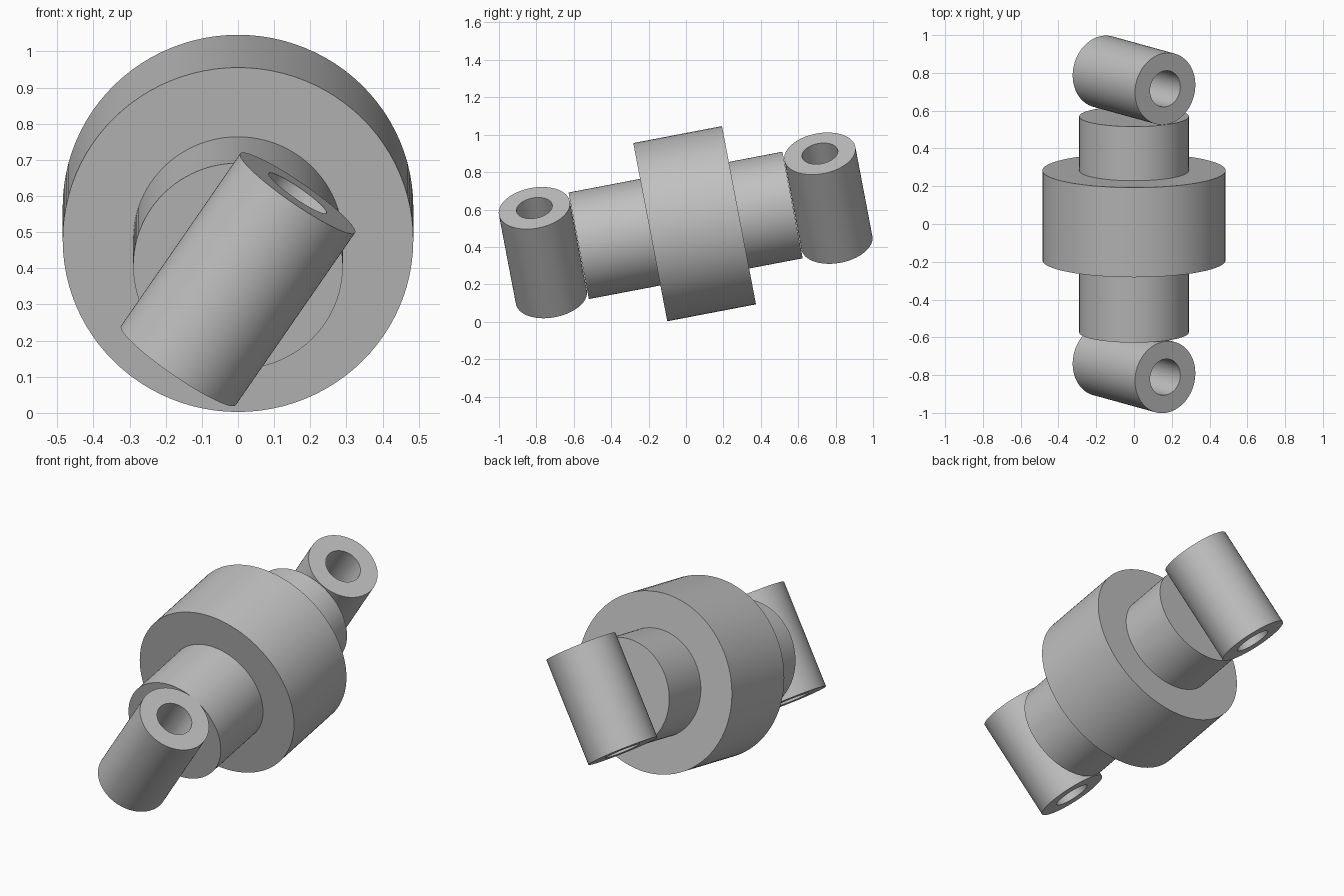
import bpy, bmesh, math
from mathutils import Matrix

cube = bpy.data.objects.get("Cube")
if cube:
    bpy.data.objects.remove(cube, do_unlink=True)

# One plain grey for the whole part
grey = bpy.data.materials.new("plain_grey")
grey.use_nodes = True
colour = (0.53, 0.53, 0.53, 1)
grey.diffuse_color = colour
grey.node_tree.nodes["Principled BSDF"].inputs["Base Color"].default_value = colour

# Tilted frame whose local y runs along the main axis
frame = Matrix.Translation((0, -0.002, 0.515)) @ Matrix.Rotation(math.radians(10.8), 4, 'X')
along_axis = Matrix.Rotation(math.radians(-90), 4, 'X')
lug_turn = Matrix.Rotation(math.radians(34.2), 4, 'Y')


def turned(name, radius, length, offset, turn, bore=0.0, steps=96):
    """Cylinder or tube revolved about its own z, placed along the main axis."""
    h = length / 2
    points = [(bore, -h), (radius, -h), (radius, h), (bore, h)]
    bm = bmesh.new()
    verts = [bm.verts.new((r, 0, z)) for r, z in points]
    edges = [bm.edges.new(pair) for pair in zip(verts, verts[1:])]
    if bore:
        edges.append(bm.edges.new((verts[-1], verts[0])))
    bmesh.ops.spin(bm, geom=verts + edges, cent=(0, 0, 0), axis=(0, 0, 1),
                   angle=math.tau, steps=steps)
    bmesh.ops.remove_doubles(bm, verts=bm.verts, dist=0.0005)
    bmesh.ops.recalc_face_normals(bm, faces=bm.faces)
    mesh = bpy.data.meshes.new(name)
    bm.to_mesh(mesh)
    bm.free()
    mesh.materials.append(grey)
    obj = bpy.data.objects.new(name, mesh)
    bpy.context.collection.objects.link(obj)
    obj.matrix_world = frame @ Matrix.Translation((0, offset, 0)) @ turn
    bpy.ops.object.select_all(action='DESELECT')
    obj.select_set(True)
    bpy.context.view_layer.objects.active = obj
    bpy.ops.object.shade_smooth_by_angle(angle=math.radians(30))


# Central shaft and the wide collar around it
turned("shaft", 0.29, 1.164, 0, along_axis)
turned("collar", 0.485, 0.483, 0.049, along_axis)

# Bored lugs touching each shaft end
for name, side in (("front_lug", -1), ("back_lug", 1)):
    turned(name, 0.193, 0.587, side * 0.777, lug_turn, bore=0.097)
